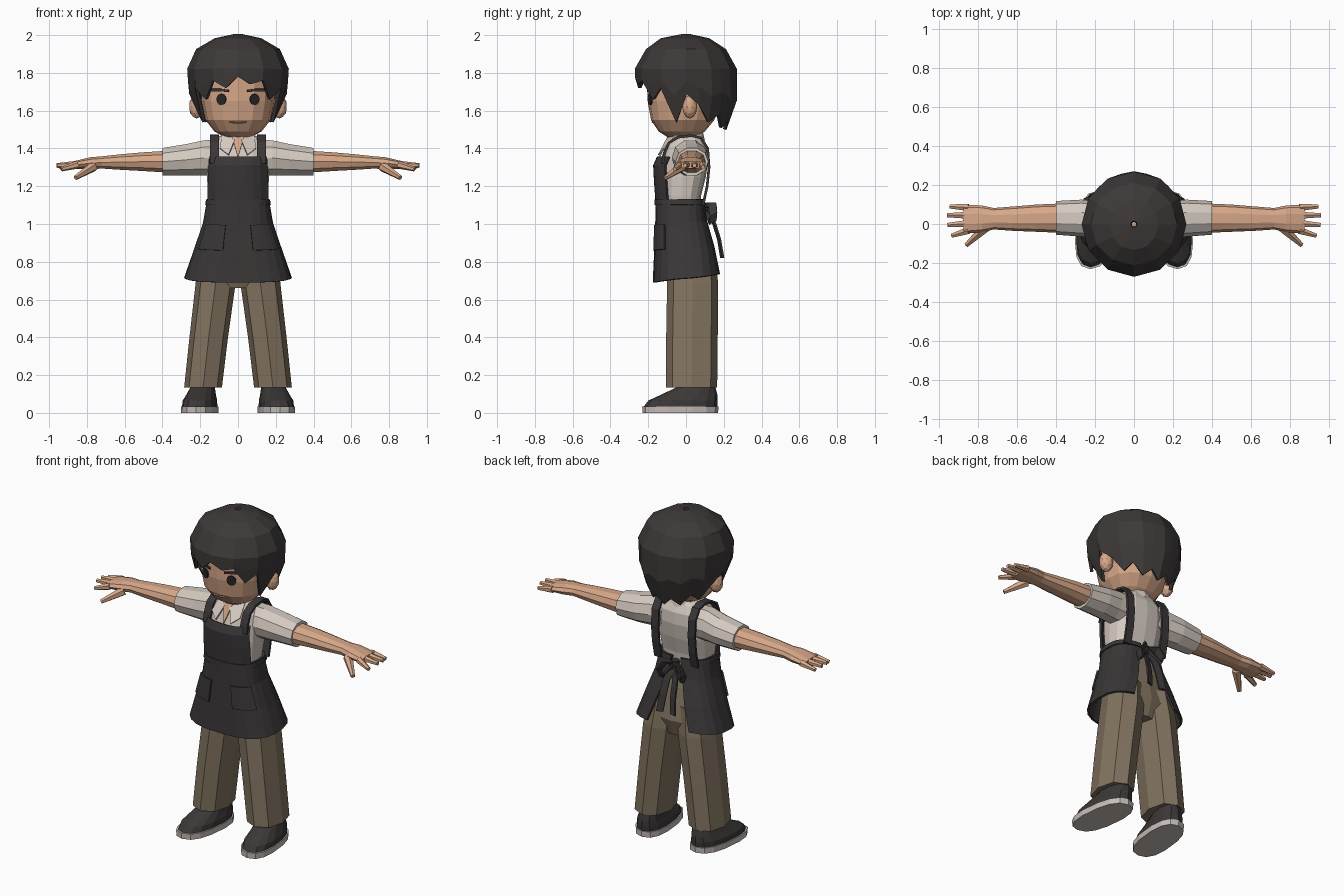
import bpy, bmesh
from math import sin, cos, pi, radians
from mathutils import Vector, Matrix

cube = bpy.data.objects.get("Cube")
if cube:
    bpy.data.objects.remove(cube)


def material(name, rgb):
    m = bpy.data.materials.new(name)
    m.use_nodes = True
    m.diffuse_color = (*rgb, 1)
    node = m.node_tree.nodes["Principled BSDF"]
    node.inputs["Base Color"].default_value = (*rgb, 1)
    node.inputs["Roughness"].default_value = 0.9
    return m


SKIN = material("skin", (0.68, 0.39, 0.25))
SHIRT = material("shirt cloth", (0.66, 0.59, 0.53))
TROUSER = material("trouser cloth", (0.22, 0.17, 0.115))
APRON = material("apron cloth", (0.042, 0.037, 0.038))
HAIR = material("hair", (0.047, 0.04, 0.04))
SHOE = material("shoe leather", (0.045, 0.039, 0.039))
SOLE = material("shoe sole", (0.56, 0.51, 0.48))
EYE = material("eye", (0.02, 0.02, 0.022))
MOUTH = material("mouth", (0.42, 0.21, 0.14))


def finish(name, bm, mat, mirror=False, thick=0):
    bmesh.ops.recalc_face_normals(bm, faces=bm.faces)
    me = bpy.data.meshes.new(name)
    bm.to_mesh(me)
    bm.free()
    me.materials.append(mat)
    ob = bpy.data.objects.new(name, me)
    bpy.context.collection.objects.link(ob)
    if thick:
        mod = ob.modifiers.new("thickness", 'SOLIDIFY')
        mod.thickness, mod.offset = thick, 0
    if mirror:
        ob.modifiers.new("mirror", 'MIRROR')
    return ob


def grid(name, rows, mat, closed=False, caps=False, **kw):
    """Skin a list of point rows with quads."""
    bm = bmesh.new()
    vs = [[bm.verts.new(p) for p in row] for row in rows]
    n = len(vs[0])
    for a, b in zip(vs, vs[1:]):
        for i in range(n if closed else n - 1):
            j = (i + 1) % n
            bm.faces.new((a[i], a[j], b[j], b[i]))
    if caps:
        bm.faces.new(vs[0])
        bm.faces.new(vs[-1])
    return finish(name, bm, mat, **kw)


def power(v, p):
    return (1 if v >= 0 else -1) * abs(v) ** p


def point(ring, a, p=1, off=0):
    """Point on a ring (height, centre, half width, front y, back y); a = 0 is the front."""
    h, c, r, yf, yb = ring
    return Vector((c + (r + off) * power(sin(a), p),
                   (yf + yb) / 2 - ((yb - yf) / 2 + off) * power(cos(a), p), h))


def at(rings, h):
    for lo, hi in zip(rings, rings[1:]):
        if h <= hi[0]:
            t = (h - lo[0]) / (hi[0] - lo[0])
            return tuple(u + (v - u) * t for u, v in zip(lo, hi))
    return rings[-1]


def loft(name, rings, mat, n=12, p=1, sideways=False, skew=0, **kw):
    rows = []
    for ring in rings:
        row = [point(ring, 2 * pi * i / n, p) for i in range(n)]
        if sideways:
            row = [Vector((v.z, v.y, v.x)) for v in row]
        rows.append([Vector((v.x - skew * v.y, v.y, v.z)) for v in row])
    return grid(name, rows, mat, closed=True, caps=True, **kw)


def ribbon(name, path, width, mat, thick=0.014, mirror=True):
    w = Vector(width) / 2
    return grid(name, [[Vector(q) - w, Vector(q) + w] for q in path], mat, thick=thick, mirror=mirror)


def limb(name, a, b, r1, r2, mat):
    a, b = Vector(a), Vector(b)
    bm = bmesh.new()
    place = Matrix.Translation((a + b) / 2) @ (b - a).to_track_quat('Z', 'Y').to_matrix().to_4x4()
    bmesh.ops.create_cone(bm, cap_ends=True, segments=6, radius1=r1, radius2=r2,
                          depth=(b - a).length, matrix=place)
    return finish(name, bm, mat, mirror=True)


def plate(name, pts, mat, thick=0.008, mirror=False):
    bm = bmesh.new()
    bm.faces.new([bm.verts.new(q) for q in pts])
    return finish(name, bm, mat, thick=thick, mirror=mirror)


# Head, neck and ears
head = [(1.455, 0, .06, -.09, .05), (1.49, 0, .125, -.145, .10), (1.55, 0, .172, -.185, .15),
        (1.65, 0, .192, -.203, .18), (1.78, 0, .2, -.205, .2), (1.9, 0, .15, -.15, .15)]
loft("head", head, SKIN, n=16, p=.85)
loft("neck", [(1.38, 0, .07, -.065, .08), (1.52, 0, .068, -.06, .075)], SKIN, n=10)
bm = bmesh.new()
bmesh.ops.create_icosphere(bm, subdivisions=2, radius=1, matrix=Matrix.Translation((.22, .02, 1.62))
                           @ Matrix.Diagonal((.04, .04, .062, 1)))
finish("ears", bm, SKIN, mirror=True)


# Face details, laid on the front of the head
def face_plate(name, outline, mat, mirror=True):
    pts = []
    for x, z in outline:
        h, c, r, yf, yb = at(head, z)
        s = (1 - abs(x / r) ** (2 / .85)) ** (.85 / 2)
        pts.append(((x, (yf + yb) / 2 - (yb - yf) / 2 * s - .003, z)))
    plate(name, pts, mat, mirror=mirror)


face_plate("eyes", [(.088 + .025 * cos(k * pi / 6), 1.66 + .03 * sin(k * pi / 6)) for k in range(12)], EYE)
face_plate("eyebrows", [(.048, 1.698), (.09, 1.702), (.14, 1.702), (.14, 1.716), (.09, 1.716), (.048, 1.71)], HAIR)
face_plate("mouth", [(-.045, 1.536), (0, 1.535), (.045, 1.536), (.045, 1.54), (0, 1.539), (-.045, 1.54)],
           MOUTH, mirror=False)

# Hair: faceted cap with a jagged lower edge
hair = [(1.5, 0, .172, -.2, .205), (1.6, 0, .225, -.235, .25), (1.7, 0, .252, -.262, .27),
        (1.82, 0, .26, -.262, .26), (1.92, 0, .215, -.205, .205), (1.975, 0, .12, -.13, .12),
        (2.0, 0, .004, -.004, .004)]
edge = [1.78, 1.72, 1.76, 1.66, 1.72, 1.54, 1.69, 1.63, 1.54, 1.58, 1.51, 1.55, 1.5]
columns = []
for i in range(24):
    low = edge[min(i, 24 - i)] + (.02 if i == 1 else 0)
    heights = [low, (low + 1.82) / 2, 1.82, 1.92, 1.975, 1.998]
    spread = [i] if i % 2 == 0 else [i - 1, i + 1]
    columns.append([sum((point(at(hair, h), k * pi / 12) for k in spread), Vector()) / len(spread)
                    for h in heights])
cap = grid("hair", list(zip(*columns)), HAIR, closed=True, thick=.018)

# Shirt: body, sleeves, collar and open neck
loft("shirt_body", [(1.05, 0, .14, -.12, .07), (1.15, 0, .157, -.13, .08), (1.25, 0, .165, -.14, .105),
                    (1.34, 0, .165, -.135, .118), (1.41, 0, .155, -.11, .113), (1.455, 0, .12, -.08, .09),
                    (1.475, 0, .075, -.06, .08)], SHIRT, n=16, p=.75)
loft("sleeves", [(.1, 1.35, .1, -.07, .11), (.18, 1.35, .098, -.075, .115), (.27, 1.34, .088, -.065, .125),
                 (.4, 1.33, .076, -.055, .118)], SHIRT, n=10, sideways=True, mirror=True)
loft("collar_band", [(1.44, 0, .095, -.085, .1), (1.495, 0, .075, -.06, .088)], SHIRT, n=12)
plate("collar_flaps", [(.012, -.098, 1.455), (.05, -.145, 1.365), (.095, -.115, 1.4), (.085, -.05, 1.47)],
      SHIRT, mirror=True)
plate("open_neck", [(-.032, -.093, 1.465), (0, -.142, 1.35), (.032, -.093, 1.465)], SKIN)

# Arms and hands
loft("arms", [(.38, 1.33, .06, -.045, .105), (.5, 1.33, .052, -.04, .1), (.62, 1.328, .043, -.035, .09),
              (.72, 1.326, .034, -.028, .082), (.78, 1.322, .033, -.042, .095), (.875, 1.312, .02, -.05, .1)],
     SKIN, n=10, p=.9, sideways=True, mirror=True)
for label, y, tip in [("little", .085, (.945, .09, 1.3)), ("ring", .045, (.96, .045, 1.31)),
                      ("middle", .003, (.958, -.005, 1.31)), ("index", -.033, (.935, -.06, 1.29))]:
    limb(label + "_fingers", (.85, y, 1.314), tip, .021, .012, SKIN)
limb("thumbs", (.765, -.02, 1.305), (.86, -.108, 1.245), .028, .013, SKIN)

# Trousers
loft("trouser_legs", [(.135, .185, .1, -.105, .165), (.4, .155, .102, -.105, .168), (.69, .118, .106, -.1, .17),
                      (.85, .1, .098, -.1, .15)], TROUSER, n=8, p=.85, mirror=True)
loft("trouser_hips", [(.66, 0, .14, -.07, .12), (.76, 0, .19, -.11, .155), (.95, 0, .165, -.12, .115),
                      (1.1, 0, .14, -.115, .075)], TROUSER, n=12, p=.8)

# Shoes
loft("soles", [(0, .2, .095, -.23, .17), (.035, .2, .096, -.232, .172)], SOLE, n=14, p=.8, skew=.1, mirror=True)
loft("shoes", [(.035, .2, .09, -.222, .166), (.065, .2, .088, -.2, .168), (.095, .197, .076, -.135, .166),
               (.14, .192, .062, -.04, .155)], SHOE, n=14, p=.85, skew=.1, mirror=True)
limb("ankles", (.19, .05, .08), (.185, .04, .22), .058, .05, SKIN)

# Apron skirt, open at the back
skirt = [(.69, 0, .28, -.17, .185), (.85, 0, .228, -.163, .15), (1.0, 0, .18, -.157, .108),
         (1.13, 0, .158, -.155, .088)]


def skirt_point(a, z, off=0):
    q = point(at(skirt, z), a, .72, off)
    q.z += .045 * (1 - cos(a)) / 2 * (1.13 - z) / .44
    return q


rows = []
for z, *_ in skirt:
    reach = pi - radians(5 + 18 * (1.13 - z) / .44)
    rows.append([skirt_point(reach * k / 10, z) for k in range(-10, 11)])
grid("apron_skirt", rows, APRON, thick=.012)
grid("apron_pockets", [[skirt_point(radians(a), z, .008) for a in (13, 24, 36, 47, 58)]
                       for z in (.86, .93, .995)], APRON, thick=.012, mirror=True)
grid("apron_waistband", [[skirt_point(radians(a), z, .006) for a in range(-174, 175, 12)]
                         for z in (1.1, 1.13)], APRON, thick=.01)

# Apron bib and shoulder straps
bib = [(1.12, .157, -.156), (1.23, .156, -.164), (1.31, .152, -.168), (1.355, .147, -.148)]
grid("apron_bib", [[(hw * k / 4, yf + .06 * abs(k / 4) ** 3, z) for k in range(-4, 5)]
                   for z, hw, yf in bib], APRON, thick=.012)
ribbon("apron_straps", [(.125, y, z) for y, z in [
    (-.125, 1.32), (-.112, 1.38), (-.09, 1.43), (-.04, 1.46), (.03, 1.468), (.08, 1.455), (.115, 1.4),
    (.122, 1.3), (.112, 1.2), (.09, 1.1)]], (.048, 0, 0), APRON)

# Bow at the back of the waist
loft("bow_knot", [(1.065, 0, .022, .08, .125), (1.115, 0, .022, .08, .125)], APRON, n=8)
ribbon("bow_loops", [(.005, .105, 1.1), (.05, .14, 1.1), (.085, .145, 1.05), (.07, .14, 1.01), (.035, .13, 1.04),
                     (.005, .11, 1.08)], (0, .04, .02), APRON, thick=.01)
ribbon("bow_tails", [(.008, .11, 1.08), (.03, .15, 1.0), (.035, .175, .92), (.045, .192, .82)],
       (.04, .012, 0), APRON, thick=.01)
